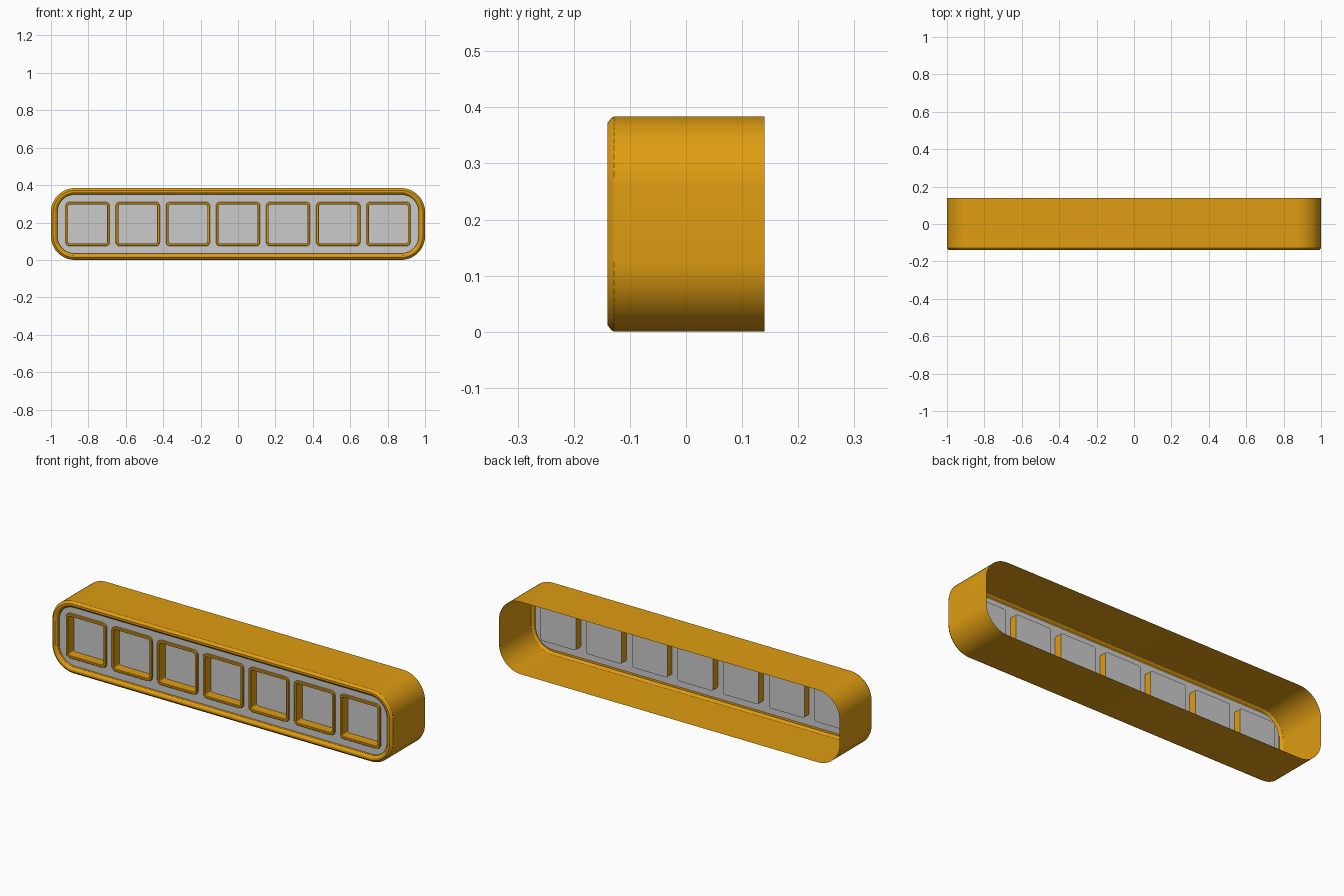
import bpy, bmesh
from math import sin, cos, pi, radians

if "Cube" in bpy.data.objects:
    bpy.data.objects.remove(bpy.data.objects["Cube"], do_unlink=True)

HEIGHT = 0.384
MID = HEIGHT / 2
PANEL_Y = -0.118
PANE_Y = -0.078
RIM_INSET = 0.034
WINDOW, FLANGE = 0.236, 0.014
CENTRES = [0.268 * i for i in range(-3, 4)]


def material(name, colour):
    mat = bpy.data.materials.new(name)
    mat.use_nodes = True
    mat.diffuse_color = colour
    node = next(n for n in mat.node_tree.nodes if n.type == "BSDF_PRINCIPLED")
    node.inputs["Base Color"].default_value = colour
    return mat


ORANGE = material("amber housing", (0.74, 0.335, 0.006, 1))
GREY = material("light grey", (0.6, 0.6, 0.6, 1))


def rounded_ring(bm, cx, width, height, radius, y, steps):
    """Closed loop of vertices around a rounded rectangle facing -y."""
    verts = []
    for k, (sx, sz) in enumerate([(1, 1), (-1, 1), (-1, -1), (1, -1)]):
        for s in range(steps + 1):
            a = (k + s / steps) * pi / 2
            verts.append(bm.verts.new((
                cx + sx * (width / 2 - radius) + radius * cos(a), y,
                MID + sz * (height / 2 - radius) + radius * sin(a))))
    return verts


def close_loop(bm, ring):
    return [bm.edges.new((v, ring[i - 1])) for i, v in enumerate(ring)]


def loft(bm, rings):
    for a, b in zip(rings, rings[1:]):
        for i in range(len(a)):
            bm.faces.new((a[i - 1], a[i], b[i], b[i - 1]))


def finish(bm, name, mat):
    mesh = bpy.data.meshes.new(name)
    bm.to_mesh(mesh)
    bm.free()
    obj = bpy.data.objects.new(name, mesh)
    bpy.context.collection.objects.link(obj)
    mesh.materials.append(mat)
    bpy.ops.object.select_all(action="DESELECT")
    obj.select_set(True)
    bpy.context.view_layer.objects.active = obj
    bpy.ops.object.shade_smooth_by_angle(angle=radians(30))
    return obj


# Open-backed housing with a chamfered front rim turning in to the panel
bm = bmesh.new()
profile = [(0, 0.14), (0, -0.128), (0.004, -0.134), (0.012, -0.14),
           (0.022, -0.14), (0.03, -0.135), (RIM_INSET, -0.129),
           (RIM_INSET, PANEL_Y)]
loft(bm, [rounded_ring(bm, 0, 2 - 2 * d, HEIGHT - 2 * d, 0.128 - d, y, 12)
          for d, y in profile])
finish(bm, "housing", ORANGE)

# Flat front panel with an opening for each window
bm = bmesh.new()
hole = WINDOW - 2 * FLANGE
edges = close_loop(bm, rounded_ring(
    bm, 0, 2 - 2 * RIM_INSET, HEIGHT - 2 * RIM_INSET, 0.128 - RIM_INSET, PANEL_Y, 12))
for cx in CENTRES:
    edges += close_loop(bm, rounded_ring(bm, cx, hole, hole, 0.01, PANEL_Y, 4))
bmesh.ops.triangle_fill(bm, use_beauty=True, edges=edges, normal=(0, -1, 0))
finish(bm, "front_panel", GREY)

# Raised window frames with deep sleeves, each closed by a pane at the back
sleeve = [(0, PANEL_Y), (0, -0.126), (0.003, -0.129),
          (FLANGE - 0.002, -0.129), (FLANGE, -0.127), (FLANGE, PANE_Y)]
for n, cx in enumerate(CENTRES, 1):
    bm = bmesh.new()
    loft(bm, [rounded_ring(bm, cx, WINDOW - 2 * d, WINDOW - 2 * d,
                           0.022 - d * 0.85, y, 4) for d, y in sleeve])
    finish(bm, f"window_frame_{n}", ORANGE)

    bm = bmesh.new()
    bm.faces.new(list(reversed(rounded_ring(bm, cx, hole, hole, 0.01, PANE_Y, 4))))
    bmesh.ops.recalc_face_normals(bm, faces=bm.faces)
    pane = finish(bm, f"window_pane_{n}", GREY)
    if pane.data.polygons[0].normal.y > 0:
        pane.data.flip_normals()
